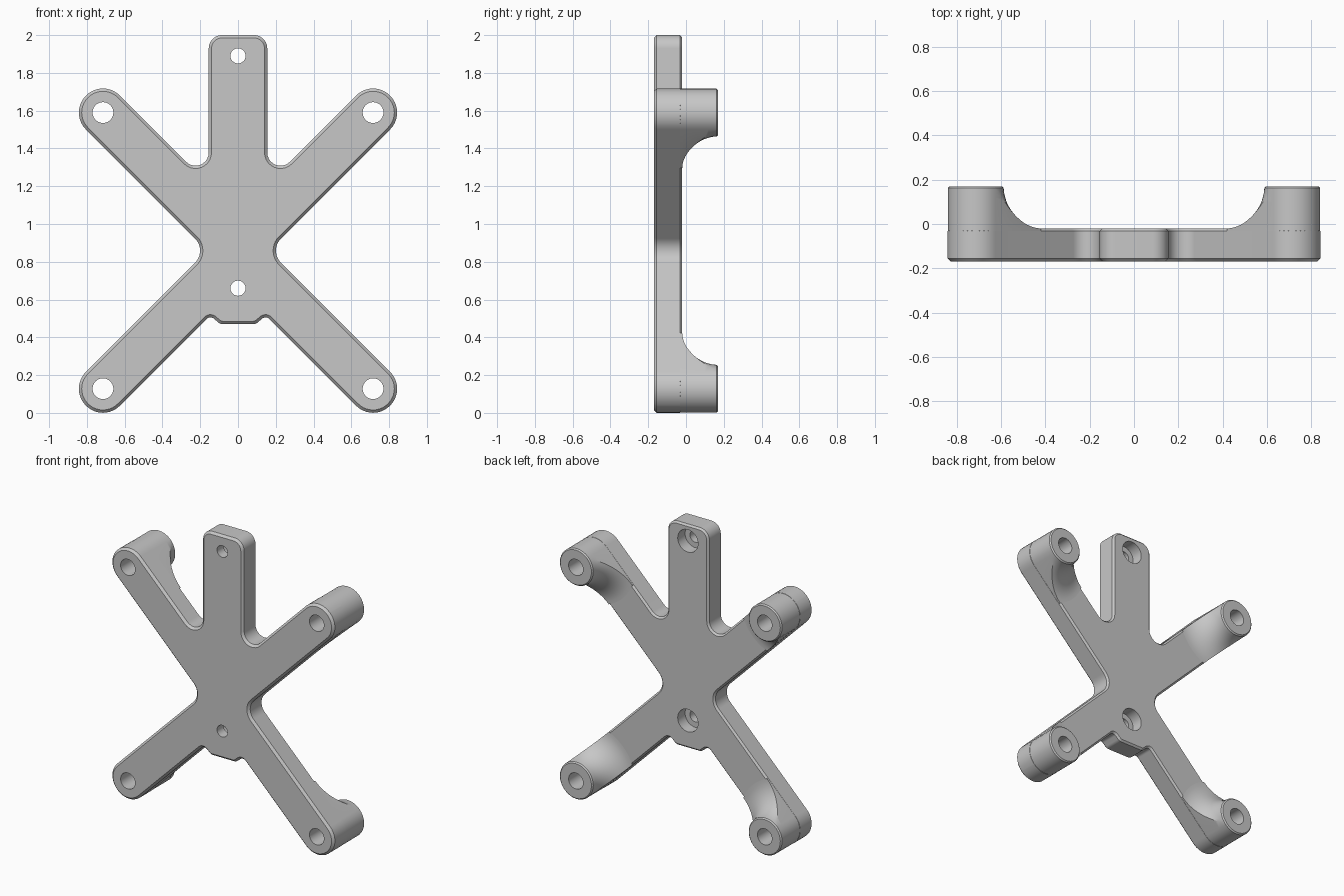
import bpy, bmesh, math
from mathutils import Vector

if "Cube" in bpy.data.objects:
    bpy.data.objects.remove(bpy.data.objects["Cube"], do_unlink=True)

FRONT, PLATE_BACK, BOSS_BACK = -0.17, -0.02, 0.17
W = 0.127                      # arm half width and boss radius
LOW, HIGH = Vector((0.715, 0.128)), Vector((0.715, 1.59))
FILLET = BOSS_BACK - PLATE_BACK

grey = bpy.data.materials.new("machined grey")
grey.use_nodes = True
colour = (0.57, 0.57, 0.57, 1)
grey.diffuse_color = colour
grey.node_tree.nodes["Principled BSDF"].inputs["Base Color"].default_value = colour


def loft(name, rings):
    """Skin closed rings, each given as (y, list of xz points)."""
    bm = bmesh.new()
    loops = [[bm.verts.new((p[0], y, p[1])) for p in pts] for y, pts in rings]
    n = len(loops[0])
    for a, b in zip(loops, loops[1:]):
        for i in range(n):
            j = (i + 1) % n
            bm.faces.new((a[i], a[j], b[j], b[i]))
    bm.faces.new(list(reversed(loops[0])))
    bm.faces.new(loops[-1])
    if bm.calc_volume(signed=True) < 0:
        bmesh.ops.reverse_faces(bm, faces=list(bm.faces))
    mesh = bpy.data.meshes.new(name)
    bm.to_mesh(mesh)
    bm.free()
    mesh.materials.append(grey)
    obj = bpy.data.objects.new(name, mesh)
    bpy.context.collection.objects.link(obj)
    return obj


def circle(c, r, n=40):
    return [(c[0] + r * math.cos(2 * math.pi * i / n),
             c[1] + r * math.sin(2 * math.pi * i / n)) for i in range(n)]


def rounded(corners, steps=10):
    """Round every (x, z, radius) corner of a polygon."""
    pts = []
    for i, (x, z, r) in enumerate(corners):
        p = Vector((x, z))
        u = (Vector(corners[i - 1][:2]) - p).normalized()
        v = (Vector(corners[(i + 1) % len(corners)][:2]) - p).normalized()
        half = u.angle(v) / 2
        mid = p + (u + v).normalized() * r / math.sin(half)
        reach = r / math.tan(half)
        a, b = p + u * reach - mid, p + v * reach - mid
        turn = a.angle(b)
        for k in range(steps + 1):
            t = k / steps
            pts.append(mid + (a * math.sin((1 - t) * turn)
                              + b * math.sin(t * turn)) / math.sin(turn))
    return pts


def inset(pts, width):
    """Move a counter-clockwise outline inwards."""
    moved = []
    for i, p in enumerate(pts):
        before = (p - pts[i - 1]).normalized()
        after = (pts[(i + 1) % len(pts)] - p).normalized()
        along = (before + after).normalized()
        moved.append(p + width * Vector((-along.y, along.x)))
    return moved


def select(obj):
    bpy.ops.object.select_all(action='DESELECT')
    obj.select_set(True)
    bpy.context.view_layer.objects.active = obj


def drill(obj, rings):
    """Cut a stepped round hole."""
    cutter = loft("hole_cutter", rings)
    cutter.hide_render = True
    mod = obj.modifiers.new("hole", 'BOOLEAN')
    mod.operation, mod.solver, mod.object = 'DIFFERENCE', 'EXACT', cutter
    select(obj)
    bpy.ops.object.modifier_apply(modifier=mod.name)
    bpy.data.objects.remove(cutter, do_unlink=True)


# Plate outline: right half from bottom to top, then mirrored
D = W * math.sqrt(2)
low_sum, high_dif = LOW.x + LOW.y, HIGH.y - HIGH.x
waist = (low_sum + D - (high_dif - D)) / 2
end = W * 0.99
bar = 0.155
half = [
    (0.095, 0.47, 0.04),
    (0.147, low_sum - D - 0.147, 0.03),
    (LOW.x, LOW.y - D, end),
    (LOW.x + D, LOW.y, end),
    (waist, high_dif - D + waist, 0.09),
    (HIGH.x + D, HIGH.y, end),
    (HIGH.x, HIGH.y + D, end),
    (bar, high_dif + D + bar, 0.07),
    (bar, 2.0, 0.07),
]
outline = rounded(half + [(-x, z, r) for x, z, r in reversed(half)])
plate = loft("cross_plate", [
    (FRONT, inset(outline, 0.015)),
    (FRONT + 0.015, outline),
    (PLATE_BACK - 0.012, outline),
    (PLATE_BACK, inset(outline, 0.012)),
])

# Counterbored holes on the centre line
for z in (0.66, 1.89):
    c = (0, z)
    drill(plate, [(-0.3, circle(c, 0.04)), (-0.1, circle(c, 0.04)),
                  (-0.1, circle(c, 0.077)), (0.1, circle(c, 0.077))])


def boss_ring(c, out, w, r, steps=16):
    """Round outer end, straight sides and an inner arc of radius r."""
    side = Vector((-out.y, out.x))
    pts = []
    for k in range(steps + 1):
        a = math.pi * (k / steps - 0.5)
        pts.append(c + w * (out * math.cos(a) + side * math.sin(a)))
    reach = math.asin(min(1, w / r)) * 0.999
    for k in range(steps + 1):
        a = reach * (1 - 2 * k / steps)
        pts.append(c + r * (side * math.sin(a) - out * math.cos(a)))
    return pts


# Standoff bosses, flaring into the arms with a concave fillet
parts = [plate]
w = W - 0.0007
for height, centre, dz in (("lower", LOW, -1), ("upper", HIGH, 1)):
    for label, sx in (("left", 1), ("right", -1)):
        c = Vector((centre.x * sx, centre.y))
        out = Vector((sx, dz)).normalized()
        foot = w + FILLET
        rings = [(PLATE_BACK - 0.03, boss_ring(c, out, w, foot))]
        for k in range(15):
            t = math.radians(90 - k * 6.2)
            rings.append((BOSS_BACK - FILLET * math.sin(t),
                          boss_ring(c, out, w, foot - FILLET * math.cos(t))))
        rings.append((BOSS_BACK - 0.008, boss_ring(c, out, w, w)))
        rings.append((BOSS_BACK, boss_ring(c, out, w - 0.008, w - 0.008)))
        boss = loft(f"{height}_{label}_boss", rings)
        bore = [(-0.3, circle(c, 0.055)), (0.3, circle(c, 0.055))]
        drill(plate, bore)
        drill(boss, bore)
        parts.append(boss)

for part in parts:
    select(part)
    bpy.ops.object.shade_smooth_by_angle(angle=math.radians(30))
